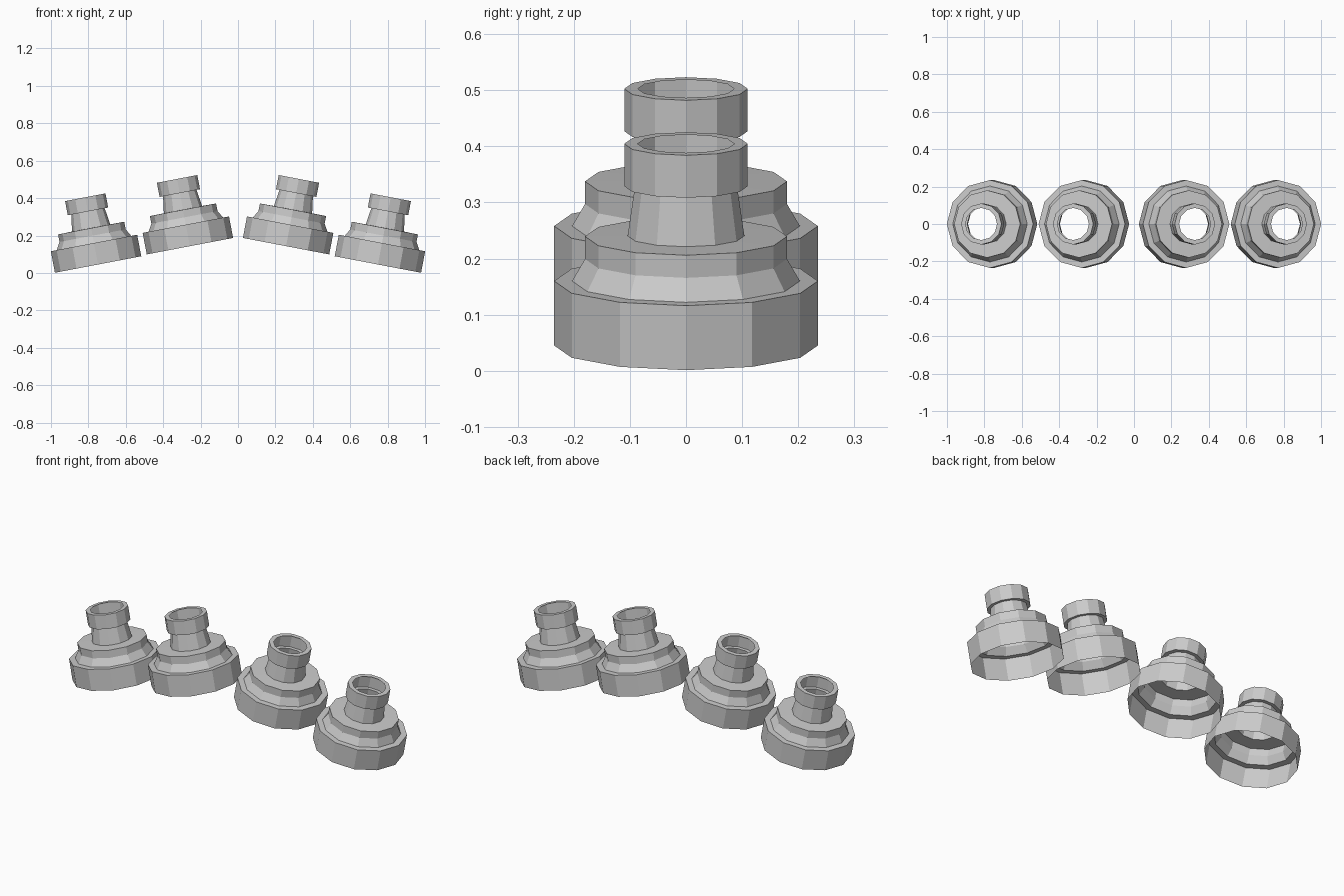
import bpy, bmesh, math

if "Cube" in bpy.data.objects:
    bpy.data.objects.remove(bpy.data.objects["Cube"])

SIDES = 12
TILT = math.radians(10.8)

# Thin-walled stepped bell profile: (radius, height), bottom to top
PROFILE = [
    (0.235, 0.0), (0.235, 0.117),      # wide skirt
    (0.203, 0.117), (0.18, 0.157),     # ledge and slanted shoulder
    (0.18, 0.198), (0.104, 0.199),     # upper step and its flat top
    (0.091, 0.289), (0.11, 0.289),     # tapered neck, collar underside
    (0.11, 0.366), (0.086, 0.366),     # collar and inner rim
]


def stepped_bell(name, x, z, tilt):
    """Revolve the profile into an open, flat-shaded bell and lean it."""
    bm = bmesh.new()
    rings = []
    for r, h in PROFILE:
        rings.append([bm.verts.new((r * math.cos(a), r * math.sin(a), h))
                      for a in (2 * math.pi * i / SIDES for i in range(SIDES))])
    for low, high in zip(rings, rings[1:]):
        for i in range(SIDES):
            j = (i + 1) % SIDES
            bm.faces.new((low[i], low[j], high[j], high[i]))
    mesh = bpy.data.meshes.new(name)
    bm.to_mesh(mesh)
    bm.free()
    obj = bpy.data.objects.new(name, mesh)
    obj.location = (x, 0, z)
    obj.rotation_euler = (0, tilt, 0)
    bpy.context.collection.objects.link(obj)


# Mirrored pairs: outer bells low, inner bells raised
for side, label in ((-1, "left"), (1, "right")):
    stepped_bell("outer_bell_" + label, side * 0.748, 0.045, side * TILT)
    stepped_bell("inner_bell_" + label, side * 0.257, 0.143, side * TILT)
